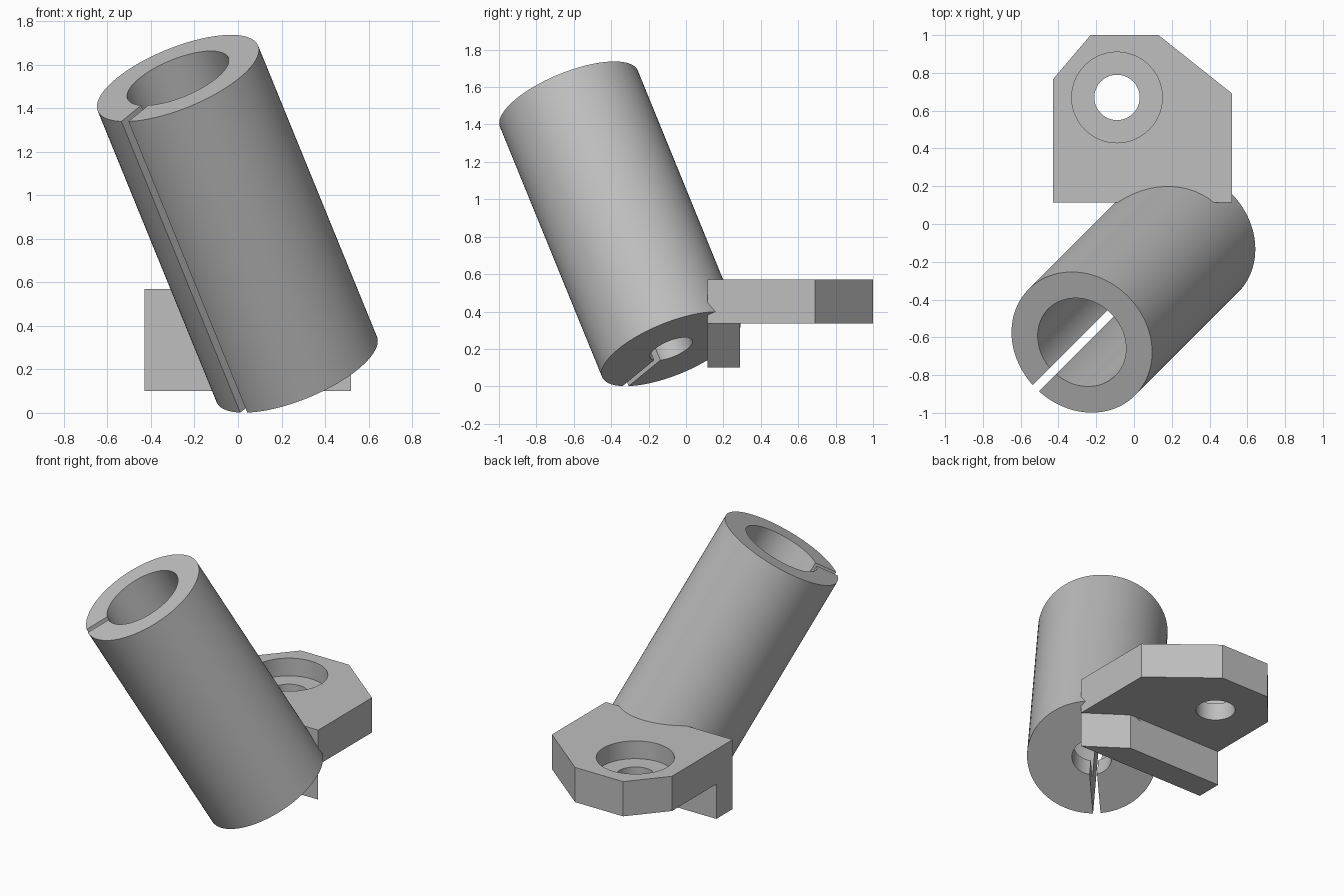
import bpy
import bmesh
import math
from mathutils import Matrix, Vector

old = bpy.data.objects.get("Cube")
if old:
    bpy.data.objects.remove(old, do_unlink=True)

# Single flat colour
grey = bpy.data.materials.new("plain_grey")
grey.use_nodes = True
colour = (0.52, 0.52, 0.52, 1)
grey.diffuse_color = colour
grey.node_tree.nodes["Principled BSDF"].inputs["Base Color"].default_value = colour


def finish(bm, name):
    bmesh.ops.recalc_face_normals(bm, faces=bm.faces)
    mesh = bpy.data.meshes.new(name)
    bm.to_mesh(mesh)
    bm.free()
    mesh.materials.append(grey)
    obj = bpy.data.objects.new(name, mesh)
    bpy.context.collection.objects.link(obj)
    return obj


def lathe(name, profile, steps=96):
    """Spin a closed (radius, height) outline about z."""
    bm = bmesh.new()
    verts = [bm.verts.new((r, 0, z)) for r, z in profile]
    edges = [bm.edges.new((verts[i - 1], v)) for i, v in enumerate(verts)]
    bmesh.ops.spin(bm, geom=verts + edges, axis=(0, 0, 1), cent=(0, 0, 0),
                   angle=math.tau, steps=steps, use_merge=True)
    bmesh.ops.remove_doubles(bm, verts=bm.verts, dist=1e-5)
    return finish(bm, name)


def prism(name, outline, z0, z1):
    """Extrude a flat (x, y) outline from z0 to z1."""
    bm = bmesh.new()
    face = bm.faces.new([bm.verts.new((x, y, z0)) for x, y in outline])
    side = bmesh.ops.extrude_face_region(bm, geom=[face])["geom"]
    top = [v for v in side if isinstance(v, bmesh.types.BMVert)]
    bmesh.ops.translate(bm, verts=top, vec=(0, 0, z1 - z0))
    return finish(bm, name)


def cylinder(name, radius, centre, z0, z1):
    ring = [(centre[0] + radius * math.cos(math.tau * i / 64),
             centre[1] + radius * math.sin(math.tau * i / 64)) for i in range(64)]
    return prism(name, ring, z0, z1)


def select(obj):
    bpy.ops.object.select_all(action='DESELECT')
    obj.select_set(True)
    bpy.context.view_layer.objects.active = obj


def cut(obj, cutter):
    cutter.hide_render = True
    mod = obj.modifiers.new("cut", 'BOOLEAN')
    mod.operation = 'DIFFERENCE'
    mod.solver = 'EXACT'
    mod.object = cutter
    select(obj)
    bpy.ops.object.modifier_apply(modifier=mod.name)
    bpy.data.objects.remove(cutter, do_unlink=True)


def smooth(obj):
    select(obj)
    bpy.ops.object.shade_smooth_by_angle(angle=math.radians(30))


# Tilted tube: wide bore, narrow hole through its floor, slit along one side
radius, bore, drain, length, floor = 0.398, 0.25, 0.122, 1.545, 0.17
tube = lathe("slit_tube", [(radius, 0), (radius, length), (bore, length),
                           (bore, floor), (drain, floor), (drain, 0)])
half_slit = 0.023
slit = prism("slit_cutter", [(0, -half_slit), (0.5, -half_slit),
                             (0.5, half_slit), (0, half_slit)], -0.1, length + 0.1)
cut(tube, slit)
tilt = Matrix.Rotation(math.radians(225), 4, 'Z') @ Matrix.Rotation(math.radians(30), 4, 'Y')
tube.data.transform(Matrix.Translation(Vector((0.27, -0.08, 0.2))) @ tilt)
smooth(tube)

# Mounting plate with clipped corners and a counterbored screw hole
left, right, front, under, top = -0.43, 0.52, 0.115, 0.335, 0.57
plate = prism("mounting_plate", [(left, front), (right, front), (right, 0.69),
                                 (0.13, 1.0), (-0.23, 1.0), (left, 0.765)], under, top)
hole = (-0.09, 0.67)
cut(plate, cylinder("screw_hole_cutter", 0.12, hole, under - 0.1, top + 0.1))
cut(plate, cylinder("counterbore_cutter", 0.24, hole, 0.45, top + 0.1))
smooth(plate)

# Lip hanging below the front edge of the plate
prism("plate_lip", [(left, front), (right, front), (0.27, 0.29), (left, 0.29)], 0.1, under)
